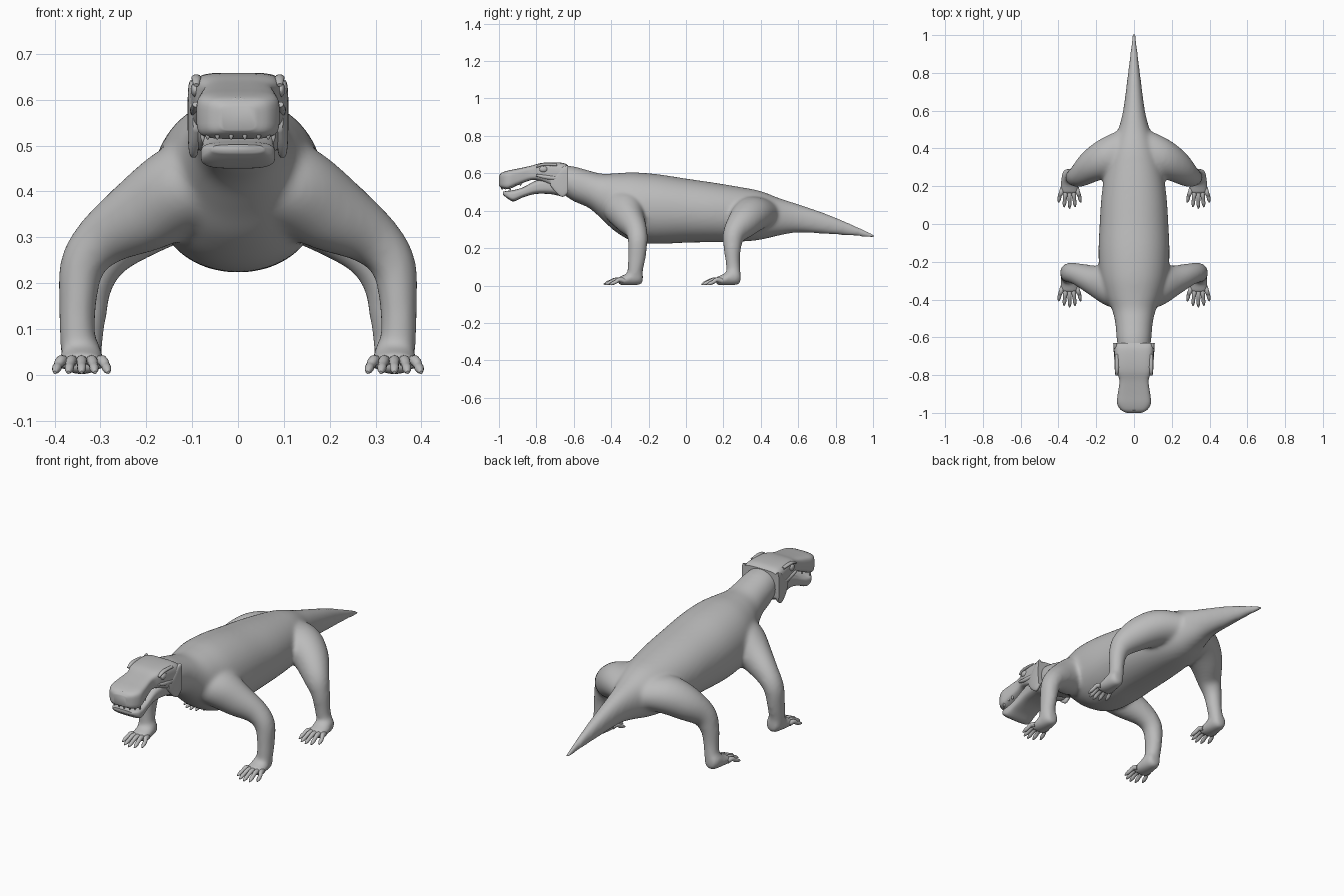
import bpy, bmesh, math
from mathutils import Vector

if "Cube" in bpy.data.objects:
    bpy.data.objects.remove(bpy.data.objects["Cube"])

X, Y = Vector((1, 0, 0)), Vector((0, 1, 0))
grey = bpy.data.materials.new("stone_grey")
grey.diffuse_color = (0.5, 0.5, 0.5, 1)
grey.use_nodes = True
grey.node_tree.nodes["Principled BSDF"].inputs["Base Color"].default_value = grey.diffuse_color


def spline(rows, steps):
    """Smooth a short list of rows with a Catmull-Rom curve."""
    out = []
    for i in range(len(rows) - 1):
        p0, p1 = rows[max(i - 1, 0)], rows[i]
        p2, p3 = rows[i + 1], rows[min(i + 2, len(rows) - 1)]
        for s in range(steps):
            t = s / steps
            out.append([0.5 * (2 * b + (c - a) * t + (2 * a - 5 * b + 4 * c - d) * t * t
                               + (3 * b - a - 3 * c + d) * t ** 3)
                        for a, b, c, d in zip(p0, p1, p2, p3)])
    return out + [list(rows[-1])]


def loft(bm, rows, ref, tangent=None, power=2.0, sides=24, steps=4):
    """Closed tube through rows of (x, y, z, radius along ref, other radius)."""
    rows = spline(rows, steps)
    rings = []
    for i, r in enumerate(rows):
        t = tangent or (Vector(rows[min(i + 1, len(rows) - 1)][:3])
                        - Vector(rows[max(i - 1, 0)][:3])).normalized()
        a = (ref - t * ref.dot(t)).normalized()
        b = t.cross(a)
        ring = []
        for k in range(sides):
            ang = math.tau * (k + 0.5) / sides
            c, s = math.cos(ang), math.sin(ang)
            c = math.copysign(abs(c) ** (2 / power), c)
            s = math.copysign(abs(s) ** (2 / power), s)
            ring.append(bm.verts.new(Vector(r[:3]) + a * c * r[3] + b * s * r[4]))
        rings.append(ring)
    for p, q in zip(rings, rings[1:]):
        for k in range(sides):
            n = (k + 1) % sides
            bm.faces.new((p[k], p[n], q[n], q[k]))
    bm.faces.new(rings[0][::-1])
    bm.faces.new(rings[-1])


def sections(rows):
    """(y, half width, bottom, top) to loft rows."""
    return [(0, y, (b + t) / 2, w, (t - b) / 2) for y, w, b, t in rows]


def finish(name, bm, angle=40):
    bmesh.ops.recalc_face_normals(bm, faces=bm.faces[:])
    me = bpy.data.meshes.new(name)
    bm.to_mesh(me)
    bm.free()
    me.materials.append(grey)
    me.shade_smooth()
    me.set_sharp_from_angle(angle=math.radians(angle))
    ob = bpy.data.objects.new(name, me)
    bpy.context.scene.collection.objects.link(ob)
    return ob


# Trunk, neck and tail with the four limbs and foot pads, fused into one skin
bm = bmesh.new()
loft(bm, sections([
    (1.01, .009, .252, .272), (.9, .02, .264, .322), (.75, .038, .275, .384),
    (.6, .058, .283, .435), (.5, .084, .268, .467), (.4, .122, .245, .505),
    (.3, .15, .235, .525), (.15, .172, .232, .55), (0, .182, .229, .572),
    (-.15, .188, .223, .595), (-.28, .18, .235, .605), (-.38, .15, .29, .6),
    (-.45, .118, .355, .598), (-.52, .1, .415, .615), (-.6, .093, .45, .637),
    (-.66, .085, .49, .642)]), X, tangent=Y, power=2.12, sides=40)
front_limb = [(.05, -.335, .43, .12, .10), (.12, -.325, .405, .112, .10),
              (.2, -.302, .355, .083, .088), (.29, -.268, .3, .06, .063),
              (.339, -.258, .24, .053, .05), (.35, -.263, .15, .048, .041),
              (.35, -.272, .08, .042, .039), (.348, -.275, .03, .04, .037)]
hind_limb = [(.05, .385, .385, .115, .085), (.14, .352, .38, .105, .093),
             (.22, .308, .338, .088, .086), (.285, .258, .275, .062, .066),
             (.316, .248, .205, .048, .046), (.325, .25, .13, .039, .039),
             (.332, .255, .07, .038, .037), (.336, .256, .03, .038, .036)]
pad = [(.042, .042, .022, .025), (.03, .044, .036, .041), (0, .046, .044, .046),
       (-.05, .031, .049, .031), (-.09, .024, .049, .022)]
feet = {"front": -.272, "hind": .25}
for sx in (1, -1):
    for limb in (front_limb, hind_limb):
        loft(bm, [(sx * r[0], *r[1:]) for r in limb], Y)
    for oy in feet.values():
        loft(bm, [(sx * .341, oy + y, z, w, h) for y, z, w, h in pad], X, tangent=-Y)
body = finish("body_and_limbs", bm)
fuse = body.modifiers.new("fuse", 'REMESH')
fuse.mode = 'VOXEL'
fuse.voxel_size = 0.009
fuse.use_smooth_shade = True
soft = body.modifiers.new("soften", 'SMOOTH')
soft.factor = 0.5
soft.iterations = 18

# Toes: five splayed, clawed toes on each foot
for end, oy in feet.items():
    for side, sx in (("left", 1), ("right", -1)):
        bm = bmesh.new()
        for k in range(-2, 3):
            drop = .008 * k * k
            loft(bm, [(sx * (.341 + x * k), oy + y, z, r, r) for x, y, z, r in (
                (.018, -.06, .026, .014), (.0225, -.102 + drop * .5, .031, .012),
                (.026, -.134 + drop, .02, .0098), (.0275, -.15 + drop, .013, .0098),
                (.0292, -.168 + drop, .005, .0035))], X, sides=10, steps=3)
        finish(f"{end}_{side}_toes", bm, 60)

# Skull: long boxy snout widening to the cheeks
bm = bmesh.new()
loft(bm, sections([
    (-1.0, .038, .533, .587), (-.985, .069, .522, .603), (-.95, .09, .515, .615),
    (-.9, .086, .536, .625), (-.83, .077, .563, .64), (-.78, .092, .558, .654),
    (-.72, .1, .53, .659), (-.66, .106, .50, .656), (-.63, .107, .50, .643)]),
    X, tangent=Y, power=4.5, sides=36)
finish("skull", bm, 50)

# Lower jaw with a deep chin
bm = bmesh.new()
loft(bm, sections([
    (-.978, .055, .485, .502), (-.95, .078, .462, .507), (-.92, .081, .45, .511),
    (-.87, .077, .472, .526), (-.8, .077, .49, .562), (-.72, .087, .488, .58),
    (-.66, .096, .478, .57), (-.632, .092, .5, .55)]),
    X, tangent=Y, power=3.5, sides=32)
finish("lower_jaw", bm, 50)

# Cheek plates and bars, brow ridges, eyes and nostril ridges
cheeks, brows, eyes, nose = (bmesh.new() for _ in range(4))
for sx in (1, -1):
    loft(cheeks, [(sx * x, y, z, w, h) for x, y, z, w, h in (
        (.09, -.725, .555, .008, .02), (.094, -.695, .545, .011, .048),
        (.097, -.66, .553, .012, .08), (.099, -.63, .57, .011, .074))],
        X, tangent=Y, power=3.5, sides=20)
    loft(cheeks, [(sx * .093, y, z, r, r) for y, z, r in (
        (-.80, .59, .006), (-.75, .58, .011), (-.69, .575, .012), (-.64, .585, .01))],
        X, sides=12)
    loft(brows, [(sx * .091, y, z, r, r * .7) for y, z, r in (
        (-.80, .632, .006), (-.775, .645, .010), (-.74, .648, .011),
        (-.69, .645, .009))], X, sides=12)
    ball = bmesh.ops.create_uvsphere(eyes, u_segments=16, v_segments=10, radius=.02)
    for v in ball["verts"]:
        v.co = Vector((v.co.x * .5 + sx * .093, v.co.y * 1.1 - .762, v.co.z * .8 + .622))
    loft(nose, [(sx * x, y, z, r, r) for x, y, z, r in (
        (.004, -.982, .6, .005), (.02, -.984, .595, .006), (.036, -.98, .585, .005))],
        Vector((0, 0, 1)), sides=8)
finish("cheek_plates", cheeks, 60)
finish("brow_ridges", brows, 60)
finish("eyes", eyes, 60)
finish("nostril_ridges", nose, 60)

# Teeth: small pegs round the upper jaw, slightly longer canine on each side
bm = bmesh.new()
pegs = [(-.045, -.98, .01), (-.015, -.984, .01), (.015, -.984, .01), (.045, -.98, .01)]
for sx in (1, -1):
    pegs += [(sx * .066, -.966, .01), (sx * .077, -.94, .016),
             (sx * .072, -.91, .01), (sx * .068, -.885, .01)]
for x, y, length in pegs:
    top = .523 if y < -.93 else .543
    loft(bm, [(x, y, top + .01, .006, .006), (x, y, top - length * .4, .005, .005),
              (x, y, top - length, .001, .001)], X, sides=8, steps=2)
finish("teeth", bm, 60)
